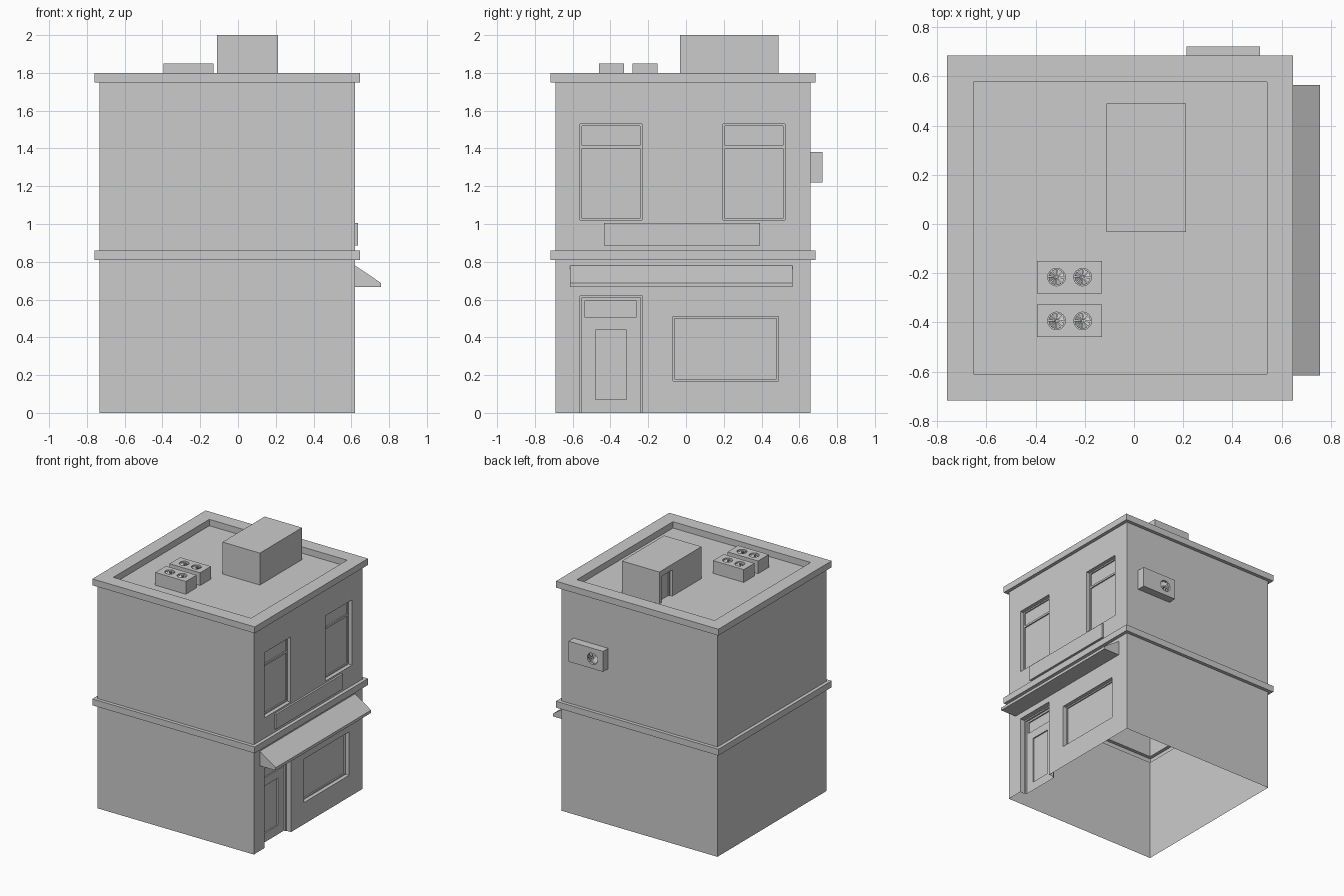
import bpy, bmesh, math
from mathutils import Vector, Matrix

if "Cube" in bpy.data.objects:
    bpy.data.objects.remove(bpy.data.objects["Cube"])

X0, X1, Y0, Y1 = -0.733, 0.62, -0.69, 0.658   # outer wall planes


def finish(bm, name):
    bmesh.ops.remove_doubles(bm, verts=bm.verts, dist=1e-4)
    bmesh.ops.recalc_face_normals(bm, faces=bm.faces)
    me = bpy.data.meshes.new(name)
    bm.to_mesh(me)
    bm.free()
    ob = bpy.data.objects.new(name, me)
    bpy.context.collection.objects.link(ob)
    return ob


def quad(bm, pts):
    bm.faces.new([bm.verts.new(p) for p in pts])


def add_box(bm, lo, hi):
    lo, hi = Vector(lo), Vector(hi)
    m = Matrix.Translation((lo + hi) / 2) @ Matrix.Diagonal((hi - lo).to_4d())
    bmesh.ops.create_cube(bm, size=1, matrix=m)


def box(name, lo, hi):
    bm = bmesh.new()
    add_box(bm, lo, hi)
    return finish(bm, name)


def wall(bm, to3d, rect, holes, d=0.0):
    """Flat wall with stepped recesses; hole = (rect, depth, child holes)."""
    us = sorted({*rect[:2], *[u for h in holes for u in h[0][:2]]})
    vs = sorted({*rect[2:], *[v for h in holes for v in h[0][2:]]})
    for a, b in zip(us, us[1:]):
        for c, e in zip(vs, vs[1:]):
            mu, mv = (a + b) / 2, (c + e) / 2
            if not any(h[0] < mu < h[1] and h[2] < mv < h[3] for h, _, _ in holes):
                quad(bm, [to3d(a, c, d), to3d(b, c, d), to3d(b, e, d), to3d(a, e, d)])
    for (a, b, c, e), depth, kids in holes:
        n = d + depth
        ring = [(b, c), (b, e), (a, e), (a, c)]
        if c > rect[2]:                       # no sill where the opening meets the ground
            ring.append((b, c))
        for p, q in zip(ring, ring[1:]):
            quad(bm, [to3d(*p, d), to3d(*q, d), to3d(*q, n), to3d(*p, n)])
        wall(bm, to3d, (a, b, c, e), kids, n)


# Building shell: stacked rectangular rings (offset, z), open underneath
bm = bmesh.new()
profile = [(0, 0), (0, .81), (.027, .81), (.027, .86), (0, .86), (0, 1.75),
           (.027, 1.75), (.027, 1.8), (-.08, 1.8), (-.08, 1.75)]


def ring(o, z):
    return [(X0 - o, Y0 - o, z), (X1 + o, Y0 - o, z), (X1 + o, Y1 + o, z), (X0 - o, Y1 + o, z)]


for i, (p, q) in enumerate(zip(profile, profile[1:])):
    a, b = ring(*p), ring(*q)
    for k in range(4):
        if k == 1 and i in (0, 4):            # street walls get openings instead
            continue
        j = (k + 1) % 4
        quad(bm, [a[k], a[j], b[j], b[k]])
quad(bm, ring(*profile[-1]))


def street(u, v, d):
    return (X1 - d, u, v)


# Ground floor street wall: door and shop window
door = ((-.56, -.23, 0, .62), .04, [((-.55, -.24, 0, .61), .015, [
    ((-.535, -.265, .505, .595), .01, []), ((-.48, -.315, .07, .44), .01, [])])])
shop = ((-.07, .49, .17, .51), .03, [((-.06, .48, .18, .5), .01, [])])
wall(bm, street, (Y0, Y1, 0, .81), [door, shop])
# Upper street wall: two sash windows
sashes = [((a, a + .327, 1.02, 1.53), .03, [
    ((a + .01, a + .317, 1.03, 1.4), .01, []),
    ((a + .01, a + .317, 1.415, 1.52), .01, [])]) for a in (-.56, .197)]
wall(bm, street, (Y0, Y1, .86, 1.75), sashes)
finish(bm, "building_shell")

# Sign board
box("sign_board", (.615, -.435, .887), (.635, .392, 1.005))

# Awning: extruded wedge profile
bm = bmesh.new()
pts = [(X1, .78), (.757, .688), (.757, .666), (X1, .666)]
f = bm.faces.new([bm.verts.new((x, -.615, z)) for x, z in pts])
ext = bmesh.ops.extrude_face_region(bm, geom=[f])["geom"]
bmesh.ops.translate(bm, vec=(0, 1.18, 0), verts=[v for v in ext if isinstance(v, bmesh.types.BMVert)])
if not f.is_valid or len(bm.faces) < 6:
    bm.faces.new([v for v in bm.verts if v.co.y < 0])
finish(bm, "awning")

# Roof access hut with a recessed door on its left side
bm = bmesh.new()
hx0, hx1, hy0, hy1, hz0, hz1 = -.112, .212, -.032, .49, 1.75, 2.0
add_box(bm, (hx0, hy0, hz0), (hx1, hy1, hz1))
side = [f for f in bm.faces if f.calc_center_median().x < hx0 + .01]
bmesh.ops.delete(bm, geom=side, context='FACES_ONLY')
wall(bm, lambda u, v, d: (hx0 + d, u, v), (hy0, hy1, hz0, hz1),
     [((.33, .465, hz0, 1.955), .02, [((.34, .455, hz0, 1.945), .01, [])])])
finish(bm, "roof_hut")


def cooling_unit(name, lo, hi, centres, r, rot):
    """Box with round recessed fan wells, each holding eight blades."""
    body = box(name, lo, hi)
    for i, c in enumerate(centres):
        m = Matrix.Translation(c) @ rot
        bm = bmesh.new()
        bmesh.ops.create_cone(bm, cap_ends=True, segments=16, radius1=r, radius2=r,
                              depth=.04, matrix=m)
        cutter = finish(bm, name + "_cutter")
        cutter.hide_render = True
        mod = body.modifiers.new("fan_well", 'BOOLEAN')
        mod.object, mod.operation, mod.solver = cutter, 'DIFFERENCE', 'EXACT'
        bpy.context.view_layer.objects.active = body
        bpy.ops.object.modifier_apply(modifier=mod.name)
        bpy.data.objects.remove(cutter)
        # fan blades and hub
        bm = bmesh.new()
        for k in range(8):
            t = k * math.pi / 4
            w = math.pi / 5
            quad(bm, [m @ Vector(p) for p in (
                (.1 * r * math.cos(t), .1 * r * math.sin(t), -.007),
                (.92 * r * math.cos(t), .92 * r * math.sin(t), -.005),
                (.92 * r * math.cos(t + w), .92 * r * math.sin(t + w), -.014),
                (.1 * r * math.cos(t + w), .1 * r * math.sin(t + w), -.011))])
        bmesh.ops.create_cone(bm, cap_ends=True, segments=8, radius1=.15 * r, radius2=.15 * r,
                              depth=.016, matrix=m @ Matrix.Translation((0, 0, -.012)))
        finish(bm, f"{name}_fan_{i + 1}")


# Two roof units and one on the back wall
for n, y in enumerate((-.46, -.282)):
    cooling_unit(f"roof_unit_{n + 1}", (-.395, y, 1.75), (-.13, y + .132, 1.85),
                 [(-.315, y + .066, 1.85), (-.209, y + .066, 1.85)], .036, Matrix())
cooling_unit("wall_unit", (.213, Y1 - .005, 1.22), (.513, .722, 1.38),
             [(.305, .722, 1.298)], .045, Matrix.Rotation(-math.pi / 2, 4, 'X'))
